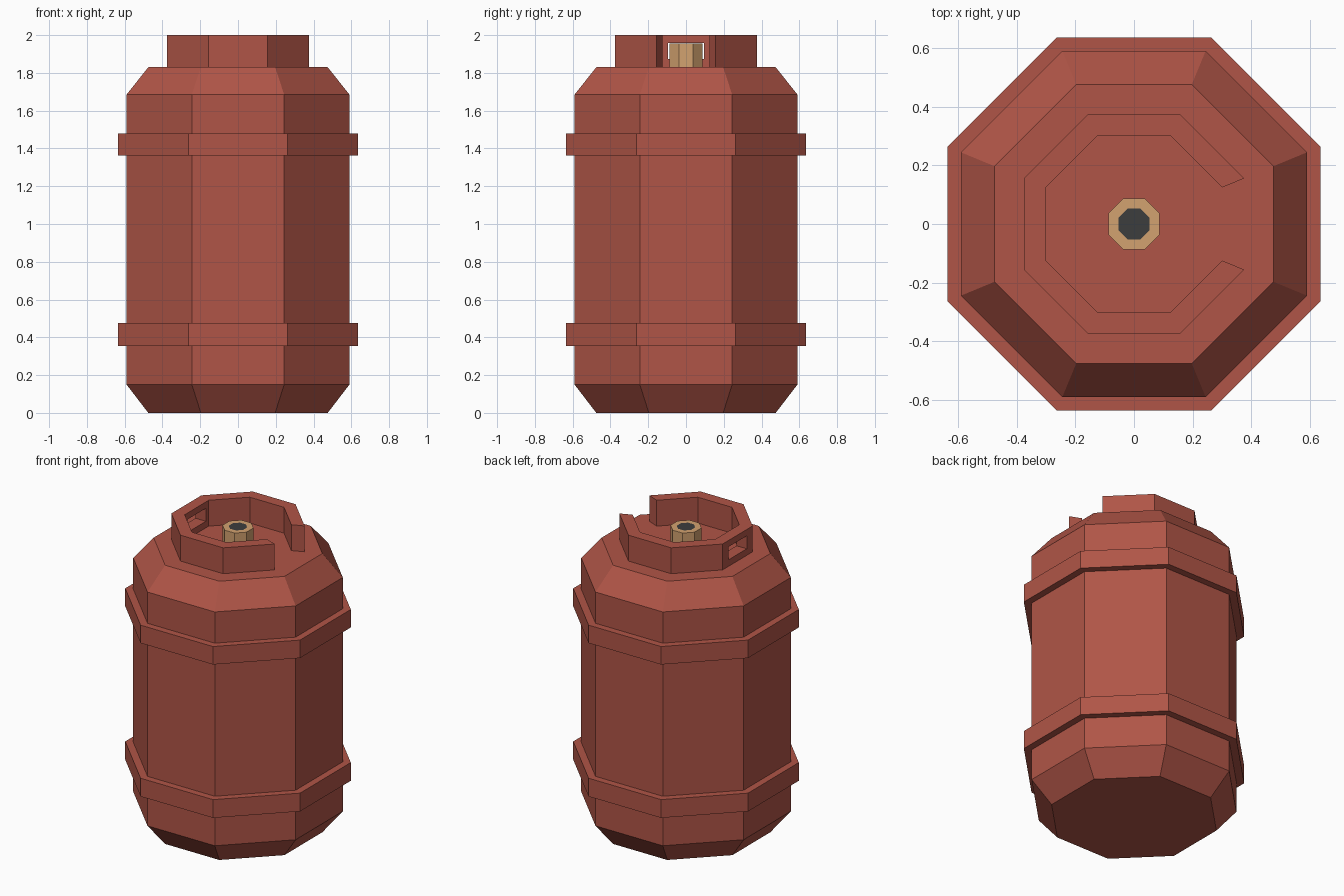
import bpy, bmesh, math

if "Cube" in bpy.data.objects:
    bpy.data.objects.remove(bpy.data.objects["Cube"])


def material(name, rgb):
    m = bpy.data.materials.new(name)
    m.diffuse_color = (*rgb, 1)
    m.use_nodes = True
    m.node_tree.nodes["Principled BSDF"].inputs["Base Color"].default_value = m.diffuse_color
    return m


RED = material("faded red paint", (0.434, 0.091, 0.063))
BRASS = material("brass", (0.65, 0.36, 0.16))
DARK = material("dark opening", (0.045, 0.047, 0.047))


def finish(bm, name, mats):
    bmesh.ops.recalc_face_normals(bm, faces=bm.faces)
    me = bpy.data.meshes.new(name)
    bm.to_mesh(me)
    bm.free()
    for m in mats:
        me.materials.append(m)
    ob = bpy.data.objects.new(name, me)
    bpy.context.collection.objects.link(ob)
    return ob


def octagon(bm, apothem, z):
    r = apothem / math.cos(math.pi / 8)
    return [bm.verts.new((r * math.cos((i + .5) * math.pi / 4),
                          r * math.sin((i + .5) * math.pi / 4), z)) for i in range(8)]


def lathe(name, profile, mats, closed=False, sides=range(8)):
    """Eight-sided turned shape; a closed profile gives a ring, an open one is capped."""
    bm = bmesh.new()
    rings = [octagon(bm, a, z) for a, z in profile]
    pairs = list(zip(rings, rings[1:]))
    if closed:
        pairs.append((rings[-1], rings[0]))
    for lo, hi in pairs:
        for i in sides:
            j = (i + 1) % 8
            bm.faces.new((lo[i], lo[j], hi[j], hi[i]))
    if not closed:
        bm.faces.new(rings[0])
        top = bm.faces.new(rings[-1])
        top.material_index = len(mats) - 1
    elif len(sides) < 8:
        # flat ends of an open ring
        for k in (sides[0], (sides[-1] + 1) % 8):
            bm.faces.new([r[k] for r in rings])
    return finish(bm, name, mats)


# Tank with chamfered shoulders
lathe("tank_body", [(.475, 0), (.59, .15), (.59, 1.685), (.475, 1.83)], [RED])

# Raised bands
for name, z0, z1 in (("lower_band", .355, .475), ("upper_band", 1.362, 1.48)):
    lathe(name, [(.58, z0), (.635, z0), (.635, z1), (.58, z1)], [RED], closed=True)

# Collar, open on the +x side
collar = lathe("collar", [(.30, 1.825), (.375, 1.825), (.375, 2), (.30, 2)],
               [RED], closed=True, sides=range(0, 7))

# Hand hole through the -x wall of the collar
bpy.ops.mesh.primitive_cube_add(size=1, location=(-.3375, 0, 1.9155))
cutter = bpy.context.object
cutter.name = "hand_hole_cutter"
cutter.scale = (.2, .19, .085)
cutter.hide_render = True
mod = collar.modifiers.new("hand_hole", 'BOOLEAN')
mod.operation = 'DIFFERENCE'
mod.solver = 'EXACT'
mod.object = cutter
bpy.context.view_layer.objects.active = collar
bpy.ops.object.modifier_apply(modifier=mod.name)
bpy.data.objects.remove(cutter)

# Valve with a dark opening on top
lathe("valve", [(.087, 1.825), (.087, 1.955), (.052, 1.955)], [BRASS, DARK])
